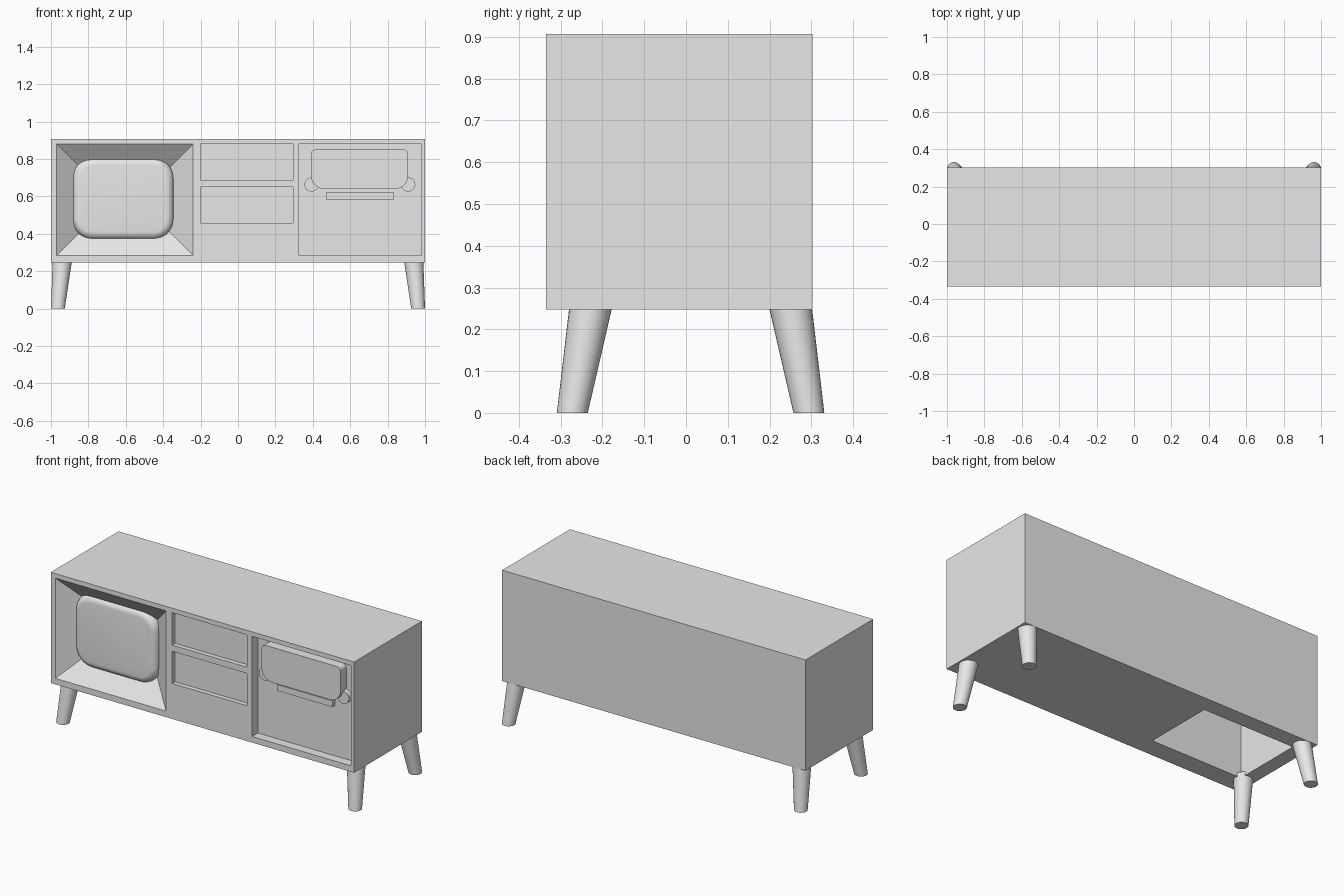
import bpy, bmesh, math
from mathutils import Vector

old = bpy.data.objects.get("Cube")
if old:
    bpy.data.objects.remove(old, do_unlink=True)

grey = bpy.data.materials.new("light_grey")
grey.use_nodes = True
COLOUR = (0.8, 0.8, 0.8, 1)
grey.diffuse_color = COLOUR
grey.node_tree.nodes["Principled BSDF"].inputs["Base Color"].default_value = COLOUR

FRONT, BACK = -0.335, 0.303
BASE, TOP = 0.247, 0.907


def finish(name, bm):
    bmesh.ops.recalc_face_normals(bm, faces=bm.faces)
    mesh = bpy.data.meshes.new(name)
    bm.to_mesh(mesh)
    bm.free()
    mesh.materials.append(grey)
    obj = bpy.data.objects.new(name, mesh)
    bpy.context.collection.objects.link(obj)
    return obj


def loft(name, rings):
    """Closed solid through rings with equal point counts."""
    bm = bmesh.new()
    loops = [[bm.verts.new(p) for p in ring] for ring in rings]
    n = len(loops[0])
    for a, b in zip(loops, loops[1:]):
        for i in range(n):
            j = (i + 1) % n
            bm.faces.new((a[i], a[j], b[j], b[i]))
    bm.faces.new(loops[0])
    bm.faces.new(loops[-1])
    return finish(name, bm)


def rect(x0, x1, z0, z1, y):
    return [(x0, y, z0), (x1, y, z0), (x1, y, z1), (x0, y, z1)]


def box(name, x0, x1, z0, z1, y0, y1):
    return loft(name, [rect(x0, x1, z0, z1, y0), rect(x0, x1, z0, z1, y1)])


def rounded(x0, x1, z0, z1, y, low, high, steps=8):
    """Rounded rectangle with separate lower and upper corner radii."""
    corners = [(x1 - low, z0 + low, low, 270), (x1 - high, z1 - high, high, 0),
               (x0 + high, z1 - high, high, 90), (x0 + low, z0 + low, low, 180)]
    ring = []
    for cx, cz, r, start in corners:
        for i in range(steps + 1):
            a = math.radians(start + 90 * i / steps)
            ring.append((cx + r * math.cos(a), y, cz + r * math.sin(a)))
    return ring


def circle(centre, r, axis, n=32):
    pts = []
    for i in range(n):
        a = math.tau * i / n
        c, s = r * math.cos(a), r * math.sin(a)
        pts.append(Vector(centre) + Vector((c, 0, s) if axis == "y" else (c, s, 0)))
    return pts


def smooth(obj, angle=40):
    bpy.ops.object.select_all(action="DESELECT")
    obj.select_set(True)
    bpy.context.view_layer.objects.active = obj
    bpy.ops.object.shade_smooth_by_angle(angle=math.radians(angle))


# Cabinet with its recesses cut out
cabinet = box("cabinet", -1, 1, BASE, TOP, FRONT, BACK)
OUT = FRONT - 0.02
INSET, DEPTH = 0.14, 0.11
flare = INSET * 0.02 / DEPTH
x0, x1, z0, z1 = -0.97, -0.24, 0.283, 0.88


def inset_rect(d, y):
    return rect(x0 + d, x1 - d, z0 + d, z1 - d, y)


cutters = [
    loft("screen_recess_cutter", [inset_rect(-flare, OUT), inset_rect(INSET, FRONT + DEPTH)]),
    box("upper_drawer_cutter", -0.2, 0.293, 0.687, 0.88, OUT, FRONT + 0.028),
    box("lower_drawer_cutter", -0.2, 0.293, 0.458, 0.65, OUT, FRONT + 0.028),
    box("side_compartment_cutter", 0.327, 0.98, 0.283, 0.88, OUT, FRONT + 0.055),
    box("underside_pocket_cutter", -0.914, -0.309, BASE - 0.02, 0.82, -0.218, 0.205),
]
for cutter in cutters:
    mod = cabinet.modifiers.new(cutter.name, "BOOLEAN")
    mod.operation = "DIFFERENCE"
    mod.solver = "EXACT"
    mod.object = cutter
bpy.context.view_layer.objects.active = cabinet
for mod in list(cabinet.modifiers):
    bpy.ops.object.modifier_apply(modifier=mod.name)
for cutter in cutters:
    bpy.data.objects.remove(cutter, do_unlink=True)

# Cushioned screen: rounded outline with a rolled front edge
ROLL = 0.04
rings = [rounded(-0.885, -0.345, 0.37, 0.805, -0.224, 0.11, 0.11)]
for i in range(7):
    a = math.radians(90 * i / 6)
    d = ROLL * (1 - math.cos(a))
    y = -0.245 - ROLL * math.sin(a)
    rings.append(rounded(-0.885 + d, -0.345 - d, 0.37 + d, 0.805 - d, y, 0.11 - d, 0.11 - d))
smooth(loft("screen", rings))

# Fittings inside the side compartment
FLOOR = FRONT + 0.06
panel = loft("control_panel", [rounded(0.39, 0.91, 0.64, 0.85, y, 0.07, 0.025)
                               for y in (FRONT, FLOOR)])
smooth(panel)
box("handle_bar", 0.47, 0.835, 0.583, 0.62, FRONT + 0.03, FLOOR)
for side, x in (("right", 0.393), ("left", 0.91)):
    smooth(loft(side + "_knob", [circle((x, y, 0.663), 0.038, "y")
                                 for y in (FRONT + 0.025, FLOOR)]))

# Tapered legs splayed outward, running slightly into the cabinet
for side, sx in (("left", 1), ("right", -1)):
    for end, y_low, y_high in (("front", -0.272, -0.229), ("back", 0.294, 0.251)):
        low, high = Vector((sx * 0.963, y_low, 0)), Vector((sx * 0.94, y_high, BASE))
        tip = low.lerp(high, 1.08)
        smooth(loft(end + "_" + side + "_leg",
                    [circle(low, 0.037, "z"), circle(high, 0.051, "z"), circle(tip, 0.052, "z")]))
